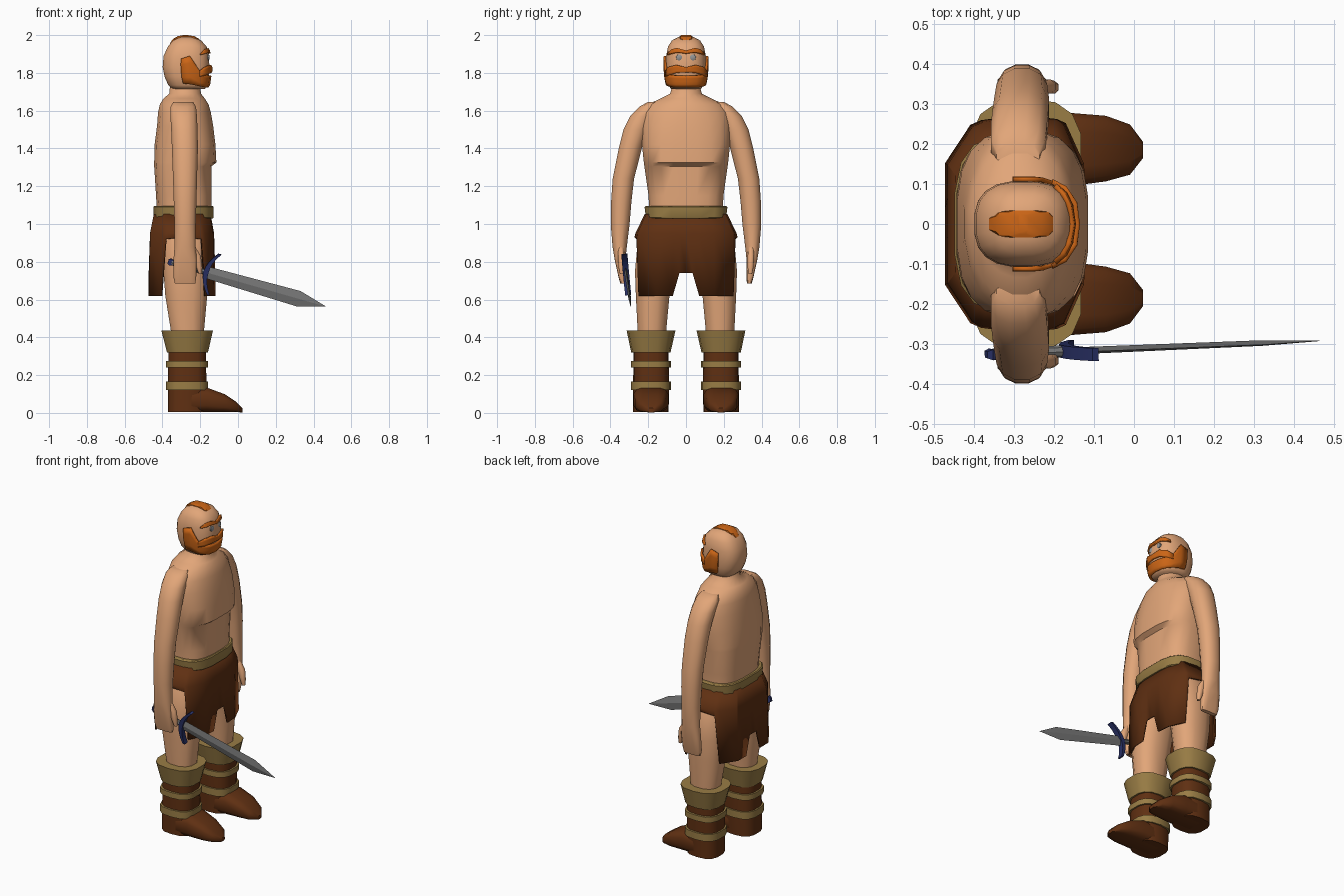
import bpy, bmesh, math
from mathutils import Vector

if "Cube" in bpy.data.objects:
    bpy.data.objects.remove(bpy.data.objects["Cube"])


def material(name, rgb):
    m = bpy.data.materials.new(name)
    m.diffuse_color = (*rgb, 1)
    m.use_nodes = True
    m.node_tree.nodes["Principled BSDF"].inputs["Base Color"].default_value = m.diffuse_color
    return m


SKIN = material("skin", (0.76, 0.38, 0.19))
BROWN = material("brown leather", (0.115, 0.029, 0.006))
TAN = material("tan fur", (0.32, 0.205, 0.06))
ORANGE = material("orange hair", (0.60, 0.13, 0.008))
GREY = material("steel grey", (0.19, 0.19, 0.19))
EYE = material("eye grey", (0.30, 0.30, 0.30))
NAVY = material("navy", (0.022, 0.03, 0.13))


def build(name, verts, faces, mat, angle=35, thick=0):
    me = bpy.data.meshes.new(name)
    bm = bmesh.new()
    vs = [bm.verts.new(v) for v in verts]
    for f in faces:
        bm.faces.new([vs[i] for i in f])
    bmesh.ops.recalc_face_normals(bm, faces=bm.faces)
    bm.to_mesh(me)
    bm.free()
    me.materials.append(mat)
    ob = bpy.data.objects.new(name, me)
    bpy.context.collection.objects.link(ob)
    if thick:
        s = ob.modifiers.new("thickness", 'SOLIDIFY')
        s.thickness, s.offset = thick, 0
    bpy.context.view_layer.objects.active = ob
    ob.select_set(True)
    bpy.ops.object.shade_smooth_by_angle(angle=math.radians(angle))
    ob.select_set(False)
    return ob


def loft(name, rings, mat, angle=35):
    """Bridge equal closed rings and cap both ends."""
    n = len(rings[0])
    faces = [(r * n + i, r * n + (i + 1) % n, (r + 1) * n + (i + 1) % n, (r + 1) * n + i)
             for r in range(len(rings) - 1) for i in range(n)]
    last = (len(rings) - 1) * n
    faces += [tuple(range(n)), tuple(range(last, last + n))]
    return build(name, [v for r in rings for v in r], faces, mat, angle)


def oval(a0, a1, b0, b1, t, p):
    """Point at angle t on a rounded box spanning a0..a1, b0..b1."""
    c, s = math.cos(t), math.sin(t)
    f = lambda v: math.copysign(abs(v) ** (2 / p), v) if abs(v) > 1e-6 else 0
    return (a0 + a1) / 2 + (a1 - a0) / 2 * f(c), (b0 + b1) / 2 + (b1 - b0) / 2 * f(s)


def stack(name, rows, mat, side=1, n=14, p=2.5, angle=35):
    """Rows are (z, x0, x1, y0, y1[, p]) cross-sections stacked upward."""
    rings = []
    for z, x0, x1, y0, y1, *q in rows:
        pts = [oval(x0, x1, y0, y1, math.tau * (i + .5) / n, q[0] if q else p) for i in range(n)]
        rings.append([(x, y * side, z) for x, y in pts])
    return loft(name, rings, mat, angle)


def centred(rows):
    return [(z, x0, x1, -h, h, *q) for z, x0, x1, h, *q in rows]


# Torso with a chest ledge, then neck
stack("torso", centred([
    (0.88, -.41, -.15, .20, 3), (1.05, -.43, -.14, .195, 3), (1.15, -.435, -.14, .20, 3),
    (1.305, -.445, -.14, .222, 3), (1.325, -.445, -.113, .225, 3), (1.42, -.443, -.118, .235, 2.8),
    (1.52, -.43, -.13, .24, 2.4), (1.59, -.425, -.142, .235, 2), (1.635, -.415, -.155, .20, 2),
    (1.665, -.395, -.175, .135, 2), (1.69, -.365, -.195, .085, 2), (1.74, -.36, -.20, .072, 2)]),
    SKIN, n=20, angle=50)

# Head
HEAD = [(1.715, -.35, -.175, .08), (1.735, -.37, -.16, .095), (1.78, -.39, -.153, .104),
        (1.83, -.40, -.15, .108), (1.89, -.395, -.153, .106), (1.94, -.372, -.165, .096),
        (1.972, -.345, -.195, .075), (1.99, -.31, -.24, .04)]
stack("head", centred(HEAD), SKIN, n=20, p=2.6, angle=60)


def on_head(deg, z, off):
    k = max(i for i in range(len(HEAD) - 1) if HEAD[i][0] <= z)
    a, b = HEAD[k], HEAD[k + 1]
    f = (z - a[0]) / (b[0] - a[0])
    x0, x1, h = [a[i] + (b[i] - a[i]) * f for i in (1, 2, 3)]
    x, y = oval(x0 - off, x1 + off, -h - off, h + off, math.radians(deg), 2.6)
    return x, y, z


def face_hair(name, cols, off):
    """Shell on the face; cols are (angle, low z, high z), mirrored sideways."""
    cols = [(-a, l, h) for a, l, h in cols[:0:-1]] + cols
    rows = 5
    verts = [on_head(a, l + (h - l) * j / (rows - 1), off) for a, l, h in cols for j in range(rows)]
    faces = [(c * rows + j, (c + 1) * rows + j, (c + 1) * rows + j + 1, c * rows + j + 1)
             for c in range(len(cols) - 1) for j in range(rows - 1)]
    build(name, verts, faces, ORANGE, 40, 0.012)


face_hair("beard", [(0, 1.725, 1.785), (25, 1.725, 1.787), (45, 1.727, 1.79), (60, 1.73, 1.80),
                    (75, 1.735, 1.85), (85, 1.74, 1.89), (98, 1.745, 1.875)], .006)
face_hair("moustache", [(0, 1.803, 1.83), (20, 1.80, 1.842), (45, 1.788, 1.832),
                        (65, 1.78, 1.81)], .009)
face_hair("eyebrows", [(0, 1.902, 1.918), (20, 1.908, 1.93), (38, 1.902, 1.925),
                       (58, 1.895, 1.903)], .005)
stack("top_hair", centred([(1.955, -.363, -.19, .024), (1.98, -.345, -.205, .034),
                           (1.994, -.32, -.23, .034), (2.0, -.29, -.265, .025)]), ORANGE, n=12, p=5)

# Belt
stack("belt", centred([(1.03, -.447, -.13, .205), (1.035, -.45, -.127, .215),
                       (1.09, -.45, -.127, .222), (1.095, -.445, -.132, .215)]), TAN, n=16, p=3.2)

# Skirt with open sides and notched front and back; columns are (x, y, hem z)
half = [(-.125, 0, .74), (-.125, .035, .74), (-.125, .07, .62), (-.13, .15, .62), (-.175, .25, .62),
        (-.195, .258, .92), (-.285, .268, .93), (-.38, .255, .92), (-.405, .245, .62),
        (-.468, .15, .62), (-.468, .07, .62), (-.468, .035, .74), (-.468, 0, .74)]
cols = half + [(x, -y, h) for x, y, h in half[-2:0:-1]]
verts = []
for x, y, h in cols:
    for z, sx, sy in ((1.05, .85, .80), (.95, .96, .98), (h, 1, 1)):
        verts.append((-.29 + (x + .29) * sx, y * sy, z))
n = len(cols)
build("skirt", verts, [(c * 3 + j, (c + 1) % n * 3 + j, (c + 1) % n * 3 + j + 1, c * 3 + j + 1)
                       for c in range(n) for j in (0, 1)], BROWN, 30, 0.01)

for side, tag in ((1, "left"), (-1, "right")):
    # Arm and hand
    stack(tag + "_arm", [
        (.685, -.335, -.225, .322, .348, 4), (.72, -.343, -.22, .32, .358, 4),
        (.81, -.343, -.217, .320, .378, 3), (.88, -.338, -.222, .312, .39),
        (1.0, -.338, -.222, .297, .40), (1.12, -.342, -.218, .287, .398),
        (1.24, -.346, -.215, .273, .39), (1.40, -.352, -.21, .232, .358),
        (1.50, -.356, -.212, .195, .333), (1.57, -.36, -.215, .165, .298),
        (1.62, -.36, -.22, .14, .25), (1.645, -.345, -.235, .14, .205)], SKIN, side, 12, 2.2, 55)
    stack(tag + "_thumb", [(.735, -.208, -.19, .33, .35), (.77, -.222, -.188, .325, .358),
                           (.83, -.245, -.195, .325, .362), (.88, -.265, -.225, .33, .36)],
          SKIN, side, 8, 2.5, 50)
    # Leg
    stack(tag + "_leg", [(.30, -.345, -.19, .115, .25), (.43, -.357, -.178, .103, .258),
                         (.62, -.388, -.16, .085, .268), (.75, -.398, -.153, .06, .273),
                         (.92, -.405, -.15, .02, .258), (1.0, -.40, -.16, .02, .20)],
          SKIN, side, 12, 2.4, 50)
    # Boot: shaft, bands, flared cuff
    stack(tag + "_boot_shaft", [(.005, -.373, -.17, .092, .28), (.12, -.373, -.165, .09, .28),
                                (.34, -.37, -.168, .092, .278)], BROWN, side, 14, 2.8)
    for i, (lo, hi) in enumerate(((.12, .165), (.24, .275))):
        stack(f"{tag}_boot_band_{i + 1}", [(lo, -.382, -.157, .08, .292), (hi, -.382, -.157, .08, .292)],
              TAN, side, 14, 2.8)
    stack(tag + "_boot_cuff", [(.32, -.378, -.157, .082, .29), (.435, -.408, -.13, .056, .314)],
          TAN, side, 14, 2.6)
    # Foot, lofted from ankle to toe
    foot = []
    for x, y0, y1, top in ((-.30, .095, .278, .12), (-.165, .092, .28, .135), (-.07, .105, .272, .10),
                           (-.01, .122, .25, .06), (.023, .165, .205, .025)):
        pts = [oval(y0, y1, .003, top, math.tau * (i + .5) / 12, 3.5) for i in range(12)]
        foot.append([(x, y * side, z) for y, z in pts])
    loft(tag + "_foot", foot, BROWN, 40)
    # Eye
    x, y, z = on_head(side * 15, 1.882, 0)
    y = side * .036
    eye = [[(x + d, y + r * math.cos(math.tau * i / 10), z + r * math.sin(math.tau * i / 10))
            for i in range(10)] for d, r in ((-.012, .018), (.002, .016), (.005, .009))]
    loft(tag + "_eye", eye, EYE)

# Sword: s runs along the blade, u across it, w through its thickness
ORIGIN = Vector((-.17, -.318, .745))
ALONG = Vector((.96, .04, -.275)).normalized()
ACROSS = Vector((.275, -.09, .957)).normalized()
THROUGH = ALONG.cross(ACROSS)


def sword(s, u, w):
    return ORIGIN + ALONG * s + ACROSS * u + THROUGH * w


def block(s, hu, hw):
    return [sword(s, a * hu, b * hw) for a, b in ((1, 1), (-1, 1), (-1, -1), (1, -1))]


loft("sword_blade", [[sword(s, u * a, w * b) for a, b in ((1, 0), (0, 1), (-1, 0), (0, -1))]
                     for s, u, w in ((0, .032, .009), (.51, .042, .007), (.66, .001, .001))], GREY, 10)
loft("sword_grip", [[sword(s, .015 * math.cos(math.tau * i / 8), .015 * math.sin(math.tau * i / 8))
                     for i in range(8)] for s in (-.19, .01)], GREY)
loft("sword_pommel", [block(s, h, h * .7) for s, h in ((-.208, .012), (-.195, .019), (-.175, .012))], NAVY)
guard = []
for i in range(9):
    k = i / 4 - 1
    s, t = .045 * k * k, .014 - .006 * abs(k)
    guard.append([sword(s + a * t, k * .112, b * .016) for a, b in ((1, 1), (-1, 1), (-1, -1), (1, -1))])
loft("sword_guard", guard, NAVY)
